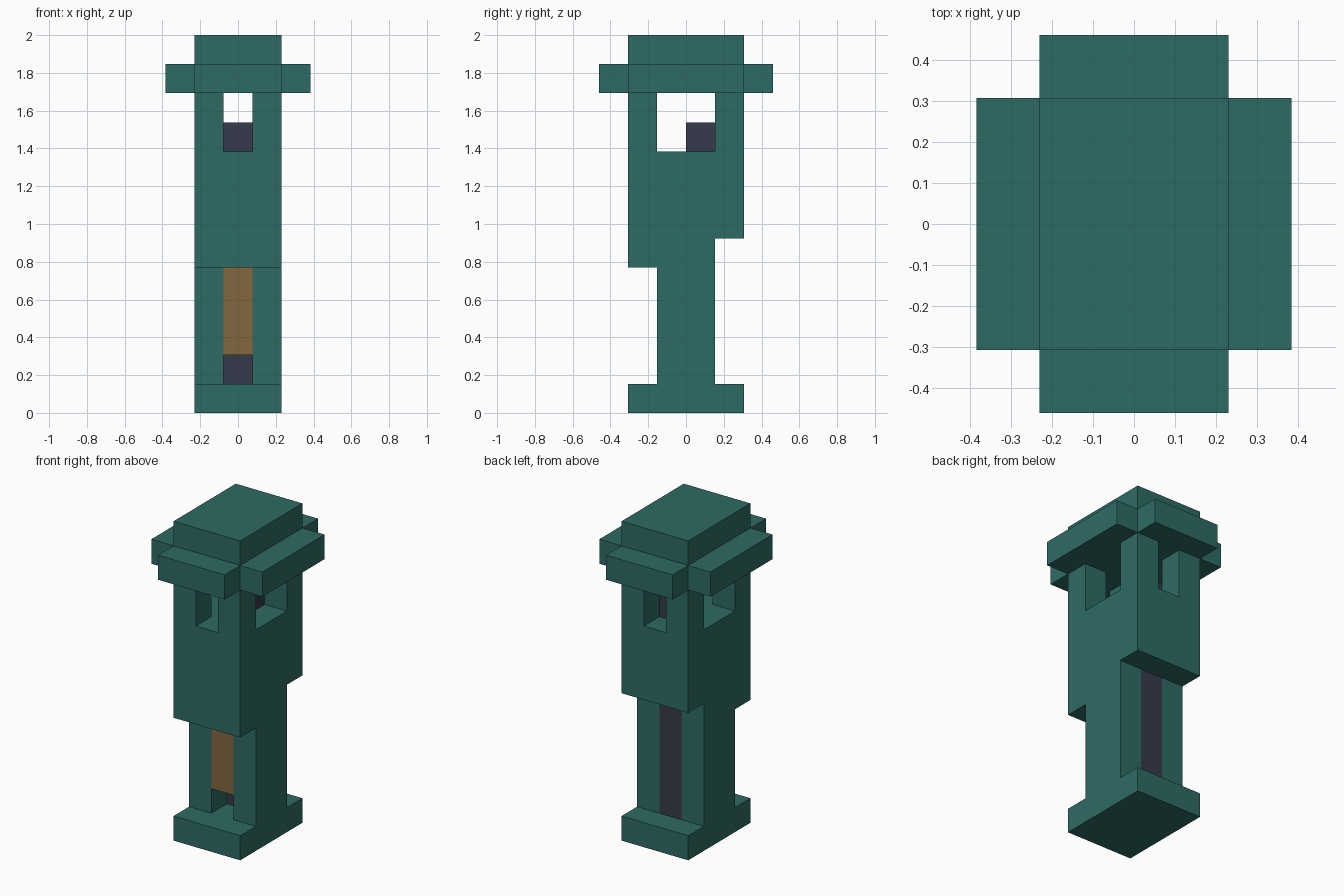
import bpy
import bmesh
from mathutils import Vector

if "Cube" in bpy.data.objects:
    bpy.data.objects.remove(bpy.data.objects["Cube"], do_unlink=True)

U = 2 / 13  # one block unit; the tower is 13 blocks tall


def material(name, rgb):
    m = bpy.data.materials.new(name)
    m.use_nodes = True
    m.diffuse_color = (*rgb, 1)
    m.node_tree.nodes["Principled BSDF"].inputs["Base Color"].default_value = (*rgb, 1)
    return m


teal = material("teal", (0.027, 0.147, 0.128))
dark = material("dark slate", (0.037, 0.042, 0.069))
brown = material("brown wood", (0.223, 0.136, 0.051))


def prism(name, profile, axis, lo, hi, mat):
    """Extrude a profile along x (points are y, z) or along z (points are x, y)."""
    def place(a, b, t):
        return Vector((t, a, b) if axis == "x" else (a, b, t)) * U
    bm = bmesh.new()
    base = bm.faces.new([bm.verts.new(place(a, b, lo)) for a, b in profile])
    new = bmesh.ops.extrude_face_region(bm, geom=[base])["geom"]
    bmesh.ops.translate(bm, vec=place(0, 0, hi - lo),
                        verts=[v for v in new if isinstance(v, bmesh.types.BMVert)])
    bmesh.ops.recalc_face_normals(bm, faces=bm.faces)
    mesh = bpy.data.meshes.new(name)
    bm.to_mesh(mesh)
    bm.free()
    mesh.materials.append(mat)
    ob = bpy.data.objects.new(name, mesh)
    bpy.context.collection.objects.link(ob)
    return ob


def box(name, x, y, z, mat):
    return prism(name, [(x[0], y[0]), (x[1], y[0]), (x[1], y[1]), (x[0], y[1])],
                 "z", z[0], z[1], mat)


def cut(target, cutter):
    cutter.hide_render = True
    mod = target.modifiers.new("cut", "BOOLEAN")
    mod.operation = "DIFFERENCE"
    mod.solver = "EXACT"
    mod.object = cutter
    bpy.context.view_layer.objects.active = target
    bpy.ops.object.modifier_apply(modifier=mod.name)
    bpy.data.objects.remove(cutter, do_unlink=True)


# Tower: foot, narrow shaft and overhanging upper body
side = [(-2, 0), (2, 0), (2, 1), (1, 1), (1, 6), (2, 6), (2, 11),
        (-2, 11), (-2, 5), (-1, 5), (-1, 1), (-2, 1)]
tower = prism("tower_body", side, "x", -1.5, 1.5, teal)

# Lookout openings on all four sides
cut(tower, box("side_window_cutter", (-2, 2), (-1, 1), (9, 12), teal))
cut(tower, box("front_window_cutter", (-0.5, 0.5), (-3, 3), (9, 12), teal))

# Slot through the shaft, one block taller at the back
slot = [(-1.5, 1), (1.5, 1), (1.5, 6), (0, 6), (0, 5), (-1.5, 5)]
cut(tower, prism("shaft_slot_cutter", slot, "x", -0.5, 0.5, teal))

# Slot filling: dark back panel and raised wooden door
box("back_panel", (-0.5, 0.5), (0, 1), (1, 6), dark)
box("front_door", (-0.5, 0.5), (-1, 0), (2, 5), brown)

# Dark block standing inside the lookout
box("lookout_block", (-0.5, 0.5), (0, 1), (9, 10), dark)

# Cross-shaped eaves and flat roof cap
corner = [(1.5, 3), (1.5, 2), (2.5, 2)]
cross = []
for sx, sy, step in ((1, 1, 1), (1, -1, -1), (-1, -1, 1), (-1, 1, -1)):
    cross += [(sx * x, sy * y) for x, y in corner[::step]]
prism("roof_eaves", cross, "z", 11, 12, teal)
box("roof_cap", (-1.5, 1.5), (-2, 2), (12, 13), teal)
